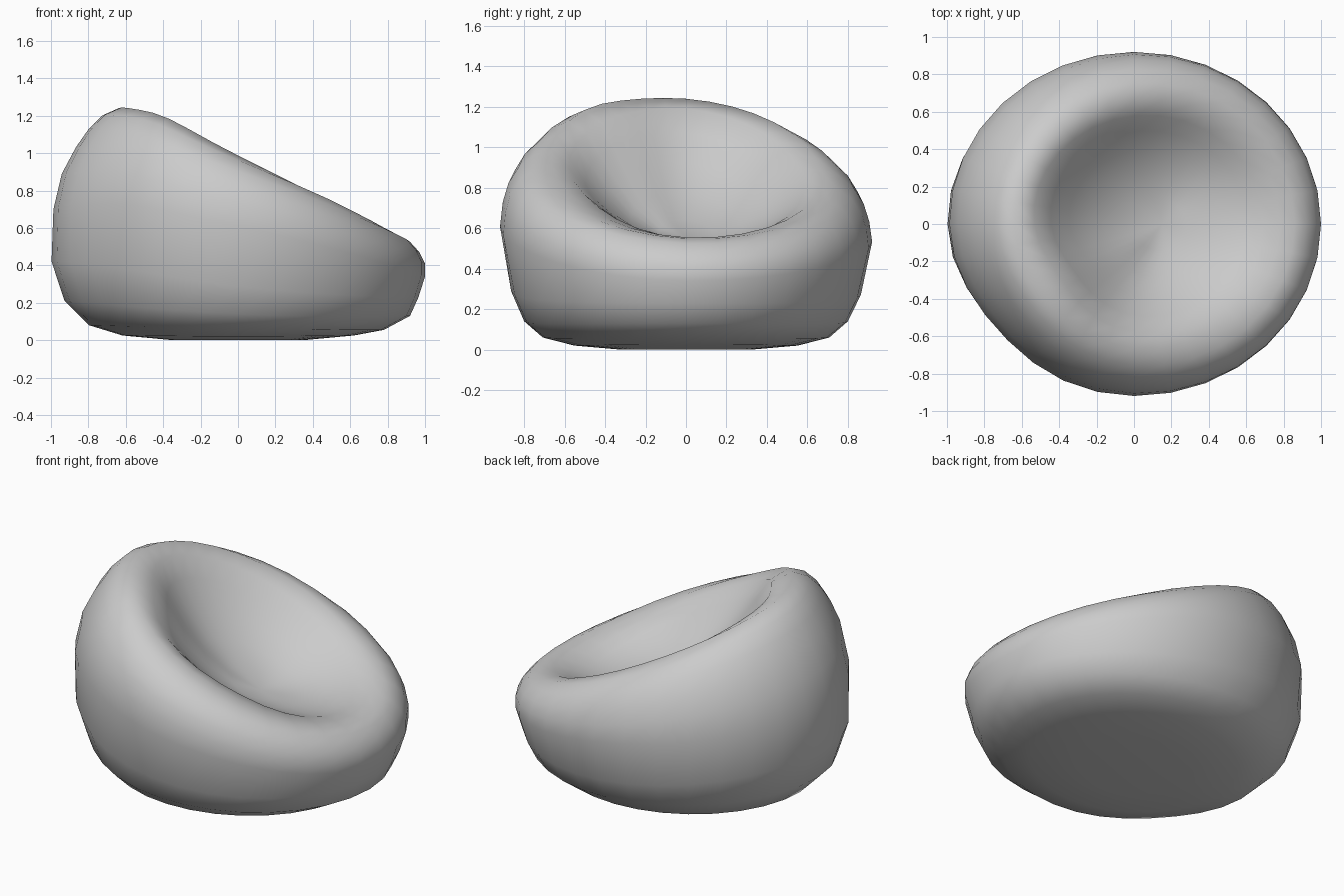
import bpy, bmesh, math

if "Cube" in bpy.data.objects:
    bpy.data.objects.remove(bpy.data.objects["Cube"])

# Radial profiles (radius, height), from base to rim and down into the seat bowl
back = [(.35, .0), (.62, .025), (.8, .08), (.93, .21), (1, .42), (.99, .7), (.945, .89),
        (.87, 1.03), (.8, 1.13), (.73, 1.2), (.64, 1.24), (.56, 1.19), (.49, 1.07), (.42, .92), (.32, .77), (.18, .64)]
side = [(.35, .0), (.6, .02), (.77, .06), (.87, .14), (.94, .28), (1, .57), (.985, .68),
        (.955, .77), (.9, .85), (.82, .91), (.72, .935), (.63, .88), (.54, .795), (.43, .7), (.3, .615), (.15, .56)]
front = [(.35, .0), (.62, .025), (.78, .055), (.92, .13), (.965, .23), (1, .34), (1, .41),
         (.97, .47), (.92, .525), (.86, .55), (.78, .555), (.68, .545), (.58, .53), (.46, .52), (.31, .52), (.15, .53)]
shift = [0] * 11 + [.01, .03, .06, .1, .13]      # bowl centre sits forward
SEGS = 32


def blend(b, s, f, c):
    """Quadratic blend through back (c=-1), side (c=0), front (c=1)."""
    return s + (f - b) / 2 * c + ((f + b) / 2 - s) * c * c


def bump(t, degrees, width):
    """Soft local bump around one direction."""
    d = (math.degrees(t) - degrees + 180) % 360 - 180
    return math.exp(-(d / width) ** 2)


# Beanbag skin lofted around the vertical axis
bm = bmesh.new()
rings = []
for k, (b, s, f, o) in enumerate(zip(back, side, front, shift)):
    ring = []
    for i in range(SEGS):
        t = 2 * math.pi * i / SEGS
        c, sn = math.cos(t), math.sin(t)
        r = blend(b[0], s[0], f[0], c)
        z = blend(b[1], s[1], f[1], c)
        upper = max(0, min(1, (z - .2) / .5)) * min(1, r / .7)
        z -= .05 * sn * upper                        # one arm sags lower
        z += .03 * bump(t, 235, 22) * upper          # fuller shoulder
        r *= 1 - .04 * bump(t, 220, 25)              # flattened rear corner
        if k > 10:                                   # shallower bowl by the near arm
            r *= 1 - .08 * bump(t, 215, 35)
            z += .035 * bump(t, 295, 45) * min(1, r / .5)
        ring.append(bm.verts.new((r * c + o, .92 * r * sn, max(z, 0))))
    rings.append(ring)
for lo, hi in zip(rings, rings[1:]):
    for i in range(SEGS):
        j = (i + 1) % SEGS
        bm.faces.new((lo[i], lo[j], hi[j], hi[i]))

# Close base and seat centre
bottom = bm.verts.new((0, 0, 0))
seat = bm.verts.new((.15, 0, .55))
for i in range(SEGS):
    j = (i + 1) % SEGS
    bm.faces.new((bottom, rings[0][j], rings[0][i]))
    bm.faces.new((seat, rings[-1][i], rings[-1][j]))
bmesh.ops.recalc_face_normals(bm, faces=bm.faces)
for face in bm.faces:
    face.smooth = True
mesh = bpy.data.meshes.new("beanbag_chair")
bm.to_mesh(mesh)
bm.free()
bpy.context.collection.objects.link(bpy.data.objects.new("beanbag_chair", mesh))
